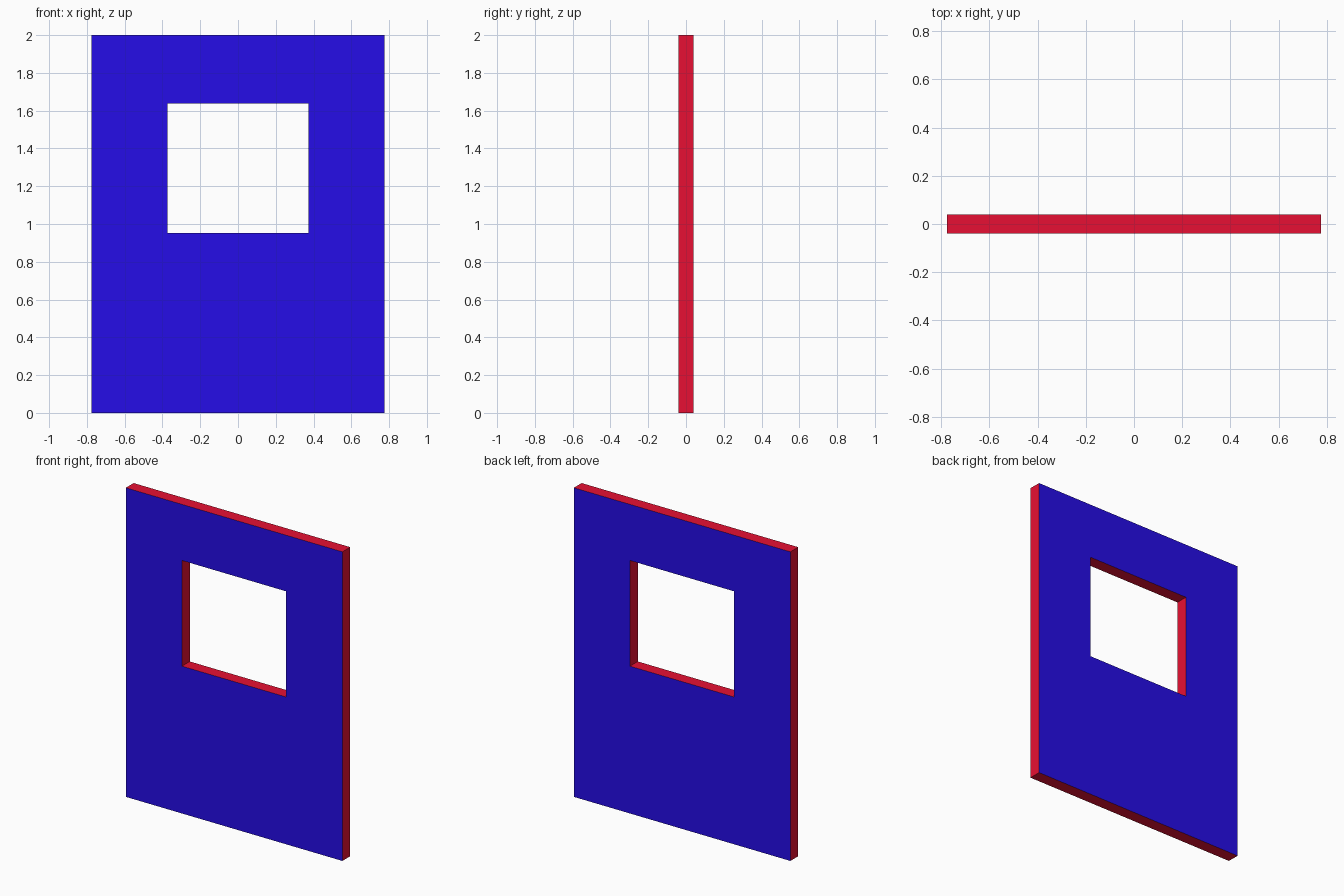
import bpy, bmesh

if "Cube" in bpy.data.objects:
    bpy.data.objects.remove(bpy.data.objects["Cube"])


def material(name, color):
    mat = bpy.data.materials.new(name)
    mat.diffuse_color = (*color, 1)
    mat.use_nodes = True
    mat.node_tree.nodes["Principled BSDF"].inputs["Base Color"].default_value = mat.diffuse_color
    return mat


def rectangle(bm, x0, x1, z0, z1, y):
    return [bm.verts.new((x, y, z)) for x, z in ((x0, z0), (x1, z0), (x1, z1), (x0, z1))]


THICKNESS = 0.08
bm = bmesh.new()

# Front face: a ring of four quads between the panel outline and the window
outer = rectangle(bm, -0.775, 0.775, 0, 2, -THICKNESS / 2)
inner = rectangle(bm, -0.373, 0.373, 0.953, 1.637, -THICKNESS / 2)
front = []
for i in range(4):
    j = (i + 1) % 4
    front.append(bm.faces.new((outer[i], outer[j], inner[j], inner[i])))

# Give the panel its thickness
result = bmesh.ops.extrude_face_region(bm, geom=front, use_keep_orig=True)
back = [g for g in result["geom"] if isinstance(g, bmesh.types.BMVert)]
bmesh.ops.translate(bm, verts=back, vec=(0, THICKNESS, 0))
bmesh.ops.recalc_face_normals(bm, faces=bm.faces)

# Blue broad faces, red edges and window reveal
for face in bm.faces:
    face.material_index = 0 if abs(face.normal.y) > 0.5 else 1

mesh = bpy.data.meshes.new("window_panel")
bm.to_mesh(mesh)
bm.free()
mesh.materials.append(material("blue_face", (0.019, 0.004, 0.8)))
mesh.materials.append(material("red_edge", (0.8, 0.005, 0.033)))
panel = bpy.data.objects.new("window_panel", mesh)
bpy.context.collection.objects.link(panel)
